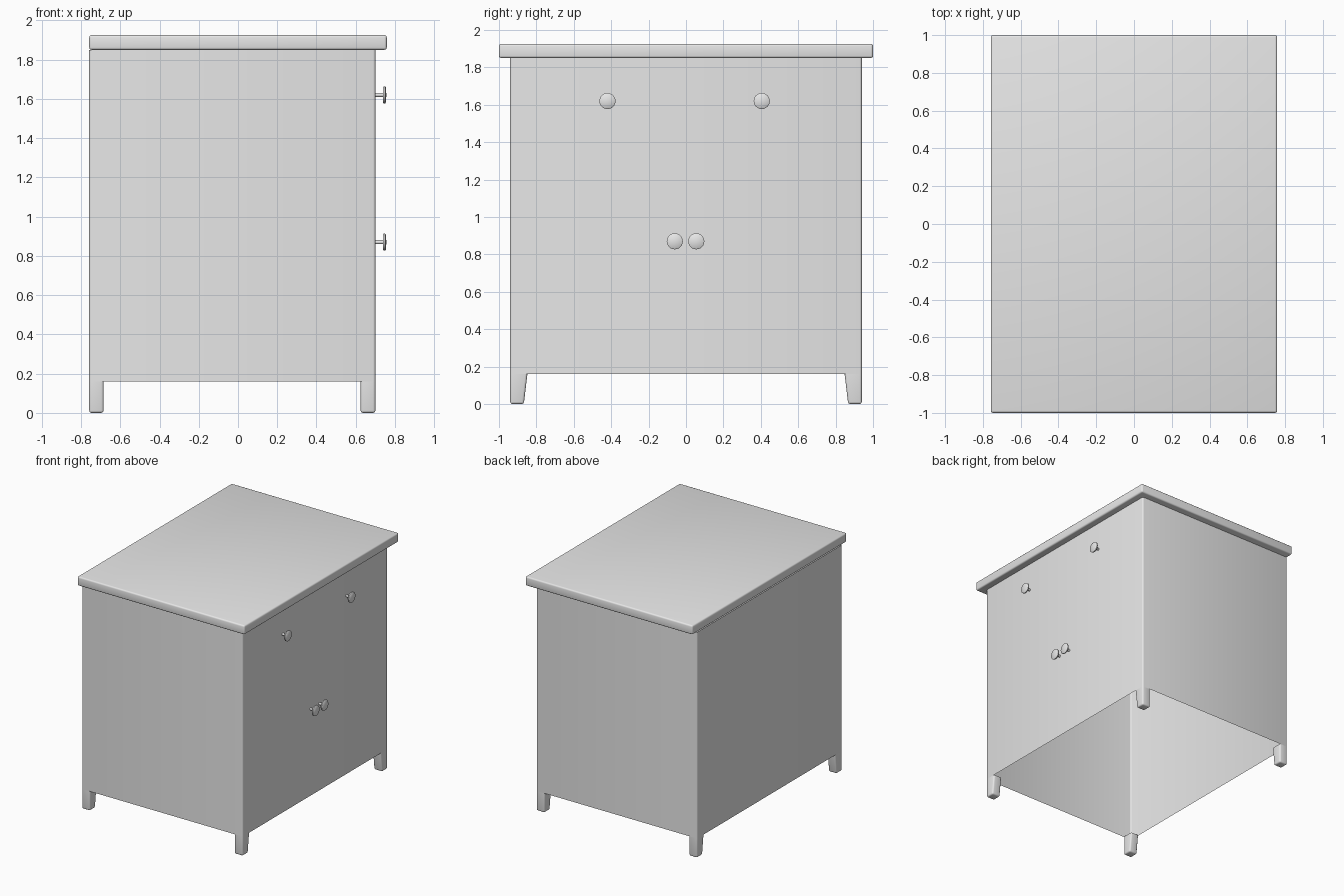
import bpy, bmesh, math
from mathutils import Matrix, Vector

cube = bpy.data.objects.get("Cube")
if cube:
    bpy.data.objects.remove(cube, do_unlink=True)

grey = bpy.data.materials.new("plain_grey")
grey.use_nodes = True
grey.diffuse_color = (0.8, 0.8, 0.8, 1)
grey.node_tree.nodes["Principled BSDF"].inputs["Base Color"].default_value = (0.8, 0.8, 0.8, 1)

BACK, DOOR = -0.758, 0.70      # body extent in x
HALF_Y = 0.94                  # body half width
FLOOR, TOP, LID = 0.16, 1.85, 1.925
SOFT = 0.012                   # rounding of edges


def finish(name, bm, angle=40):
    bmesh.ops.recalc_face_normals(bm, faces=bm.faces[:])
    mesh = bpy.data.meshes.new(name)
    bm.to_mesh(mesh)
    bm.free()
    mesh.materials.append(grey)
    obj = bpy.data.objects.new(name, mesh)
    bpy.context.collection.objects.link(obj)
    bpy.ops.object.select_all(action='DESELECT')
    obj.select_set(True)
    bpy.context.view_layer.objects.active = obj
    bpy.ops.object.shade_smooth_by_angle(angle=math.radians(angle))
    return obj


def box(lo, hi):
    bm = bmesh.new()
    lo, hi = Vector(lo), Vector(hi)
    bmesh.ops.create_cube(bm, size=1)
    for v in bm.verts:
        v.co = (lo + hi) / 2 + v.co * (hi - lo)
    return bm


def soften(bm, edges):
    bmesh.ops.bevel(bm, geom=edges, offset=SOFT, segments=3, profile=0.5, affect='EDGES')


def vertical(e):
    return abs(e.verts[0].co.z - e.verts[1].co.z) > 0.05


# Body: thin walls, open underneath, rounded corners
bm = box((BACK, -HALF_Y, FLOOR), (DOOR, HALF_Y, TOP))
caps = [f for f in bm.faces if abs(f.normal.z) > 0.5]
soften(bm, [e for e in bm.edges if vertical(e)])
caps = [f for f in bm.faces if abs(f.normal.z) > 0.9]
bmesh.ops.delete(bm, geom=caps, context='FACES_ONLY')
finish("body", bm)

# Overhanging top board
bm = box((BACK, -1, TOP), (0.758, 1, LID))
soften(bm, bm.edges[:])
finish("top_board", bm)

# Legs, tapered on the inner side
for x0, x1, x_name in ((BACK, BACK + 0.073, "rear"), (DOOR - 0.075, DOOR, "door")):
    for side, y_name in ((-1, "right"), (1, "left")):
        y_in, y_out = 0.848 * side, HALF_Y * side
        bm = box((x0, min(y_in, y_out), 0), (x1, max(y_in, y_out), FLOOR))
        for v in bm.verts:
            if v.co.z < 0.01 and abs(v.co.y) < 0.9:
                v.co.y += 0.019 * side
        soften(bm, [e for e in bm.edges if min(v.co.z for v in e.verts) < 0.01])
        finish(f"{x_name}_leg_{y_name}", bm)

# Turned knobs: stem and flat disc, lathed about x
PROFILE = [(0.0, 0.01), (0.038, 0.01), (0.038, 0.039), (0.042, 0.043),
           (0.05, 0.043), (0.054, 0.038), (0.056, 0.0)]
for name, y, z in (("drawer_knob_right", -0.42, 1.62), ("drawer_knob_left", 0.405, 1.62),
                   ("cupboard_knob_right", -0.06, 0.87), ("cupboard_knob_left", 0.055, 0.87)):
    bm = bmesh.new()
    verts = [bm.verts.new((x, r, 0)) for x, r in PROFILE]
    edges = [bm.edges.new(pair) for pair in zip(verts, verts[1:])]
    bmesh.ops.spin(bm, geom=verts + edges, cent=(0, 0, 0), axis=(1, 0, 0),
                   angle=math.tau, steps=24)
    bmesh.ops.remove_doubles(bm, verts=bm.verts[:], dist=0.0005)
    bmesh.ops.transform(bm, matrix=Matrix.Translation((DOOR, y, z)), verts=bm.verts[:])
    finish(name, bm, 50)
